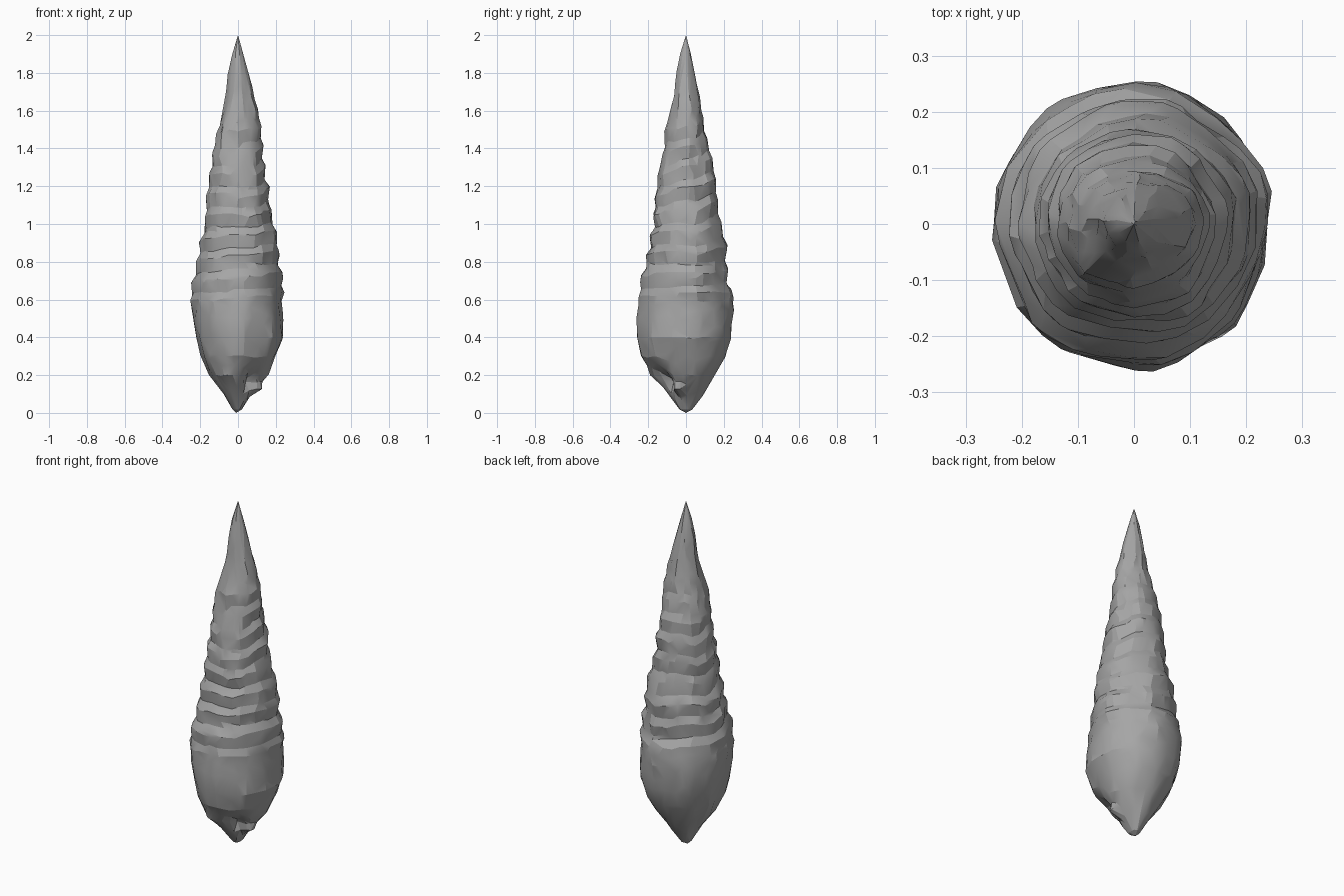
import bpy, bmesh, math
from mathutils import Vector, noise

if "Cube" in bpy.data.objects:
    bpy.data.objects.remove(bpy.data.objects["Cube"])

SEGS, ROWS = 48, 110

# silhouette radii every 0.1 in z, for right, back, left and front
RIGHT = [.01, .065, .155, .20, .245, .24, .23, .23, .21, .215, .19, .165, .16, .14, .13, .12, .105, .08, .055, .028, 0]
BACK = [.02, .095, .15, .21, .24, .248, .255, .22, .215, .21, .18, .165, .16, .14, .12, .10, .085, .065, .045, .025, 0]
LEFT = [.02, .075, .15, .195, .22, .24, .25, .23, .21, .20, .18, .17, .155, .14, .13, .105, .08, .06, .05, .03, 0]
FRONT = [.02, .095, .175, .235, .255, .26, .245, .235, .205, .19, .175, .17, .15, .14, .115, .11, .08, .06, .05, .03, 0]


def sample(table, z):
    f = min(max(z / 0.1, 0), 19.999)
    i = int(f)
    return table[i] + (table[i + 1] - table[i]) * (f - i)


def bump(a, z, a0, z0, wa, wz):
    d = (math.degrees(a) - a0 + 180) % 360 - 180
    return math.exp(-(d / wa) ** 2 - ((z - z0) / wz) ** 2)


def radius(a, z):
    c, s = math.cos(a), math.sin(a)
    r = c * c * sample(RIGHT if c > 0 else LEFT, z) + s * s * sample(BACK if s > 0 else FRONT, z)
    # worn, uneven whorl ridges on the spire, fading to a smooth body and tip
    fade = min(max((z - 0.52) / 0.12, 0), 1) * min(max((1.8 - z) / 0.6, 0), 1)
    wear = 0.75 + 0.6 * noise.noise(Vector((c * 1.5, s * 1.5, z * 3)))
    p = z / 0.112 - a / (2 * math.pi) + 0.35 * noise.noise(Vector((c * 1.2, s * 1.2, z * 2 + 9)))
    p %= 1
    wave = p / 0.65 if p < 0.65 else (1 - p) / 0.35
    r += fade * wear * 0.02 * (wave - 0.5)
    # lengthwise lumps
    body = min(1, z / 0.3) * min(1, (2 - z) / 0.6)
    r += 0.014 * body * noise.noise(Vector((c * 2, s * 2, z * 3.5)))
    r += 0.006 * body * noise.noise(Vector((c * 5, s * 5, z * 12)))
    # shell mouth hollow and its flared lips
    r -= 0.07 * bump(a, z, -58, 0.18, 19, 0.06)
    r += 0.045 * bump(a, z, -20, 0.125, 20, 0.03)
    r += 0.02 * bump(a, z, -105, 0.2, 20, 0.04)
    return max(r, 0.006)


# lofted shell body
bm = bmesh.new()
rings = []
for k in range(1, ROWS):
    z = 2 * k / ROWS
    ring = []
    for j in range(SEGS):
        a = 2 * math.pi * j / SEGS
        r = radius(a, z)
        ring.append(bm.verts.new((r * math.cos(a), r * math.sin(a), z)))
    rings.append(ring)
foot = bm.verts.new((-.01, 0, 0))
tip = bm.verts.new((0, 0, 2))
for j in range(SEGS):
    n = (j + 1) % SEGS
    bm.faces.new((foot, rings[0][n], rings[0][j]))
    bm.faces.new((tip, rings[-1][j], rings[-1][n]))
    for lo, hi in zip(rings, rings[1:]):
        bm.faces.new((lo[j], lo[n], hi[n], hi[j]))
bmesh.ops.recalc_face_normals(bm, faces=bm.faces)
mesh = bpy.data.meshes.new("spiral_shell")
bm.to_mesh(mesh)
bm.free()
shell = bpy.data.objects.new("spiral_shell", mesh)
bpy.context.collection.objects.link(shell)

# dark grey shell colour
grey = bpy.data.materials.new("dark_grey")
grey.diffuse_color = (0.38, 0.38, 0.38, 1)
grey.use_nodes = True
grey.node_tree.nodes["Principled BSDF"].inputs["Base Color"].default_value = grey.diffuse_color
mesh.materials.append(grey)

# irregular low-poly facets
dec = shell.modifiers.new("facets", 'DECIMATE')
dec.ratio = 0.15
bpy.context.view_layer.objects.active = shell
shell.select_set(True)
bpy.ops.object.modifier_apply(modifier=dec.name)
bpy.ops.object.shade_smooth_by_angle(angle=math.radians(18))
